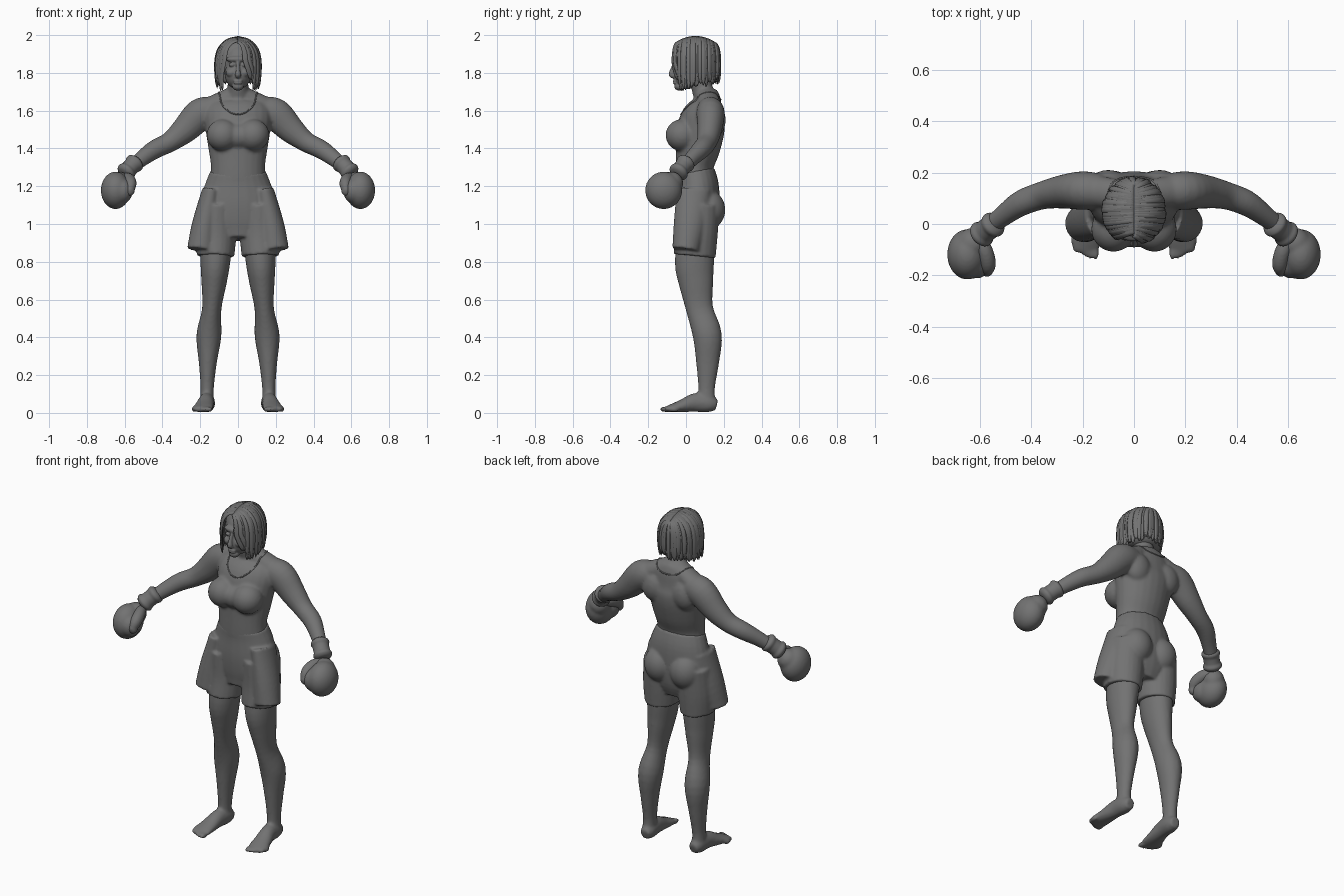
import bpy, bmesh, math, random
from mathutils import Vector, Matrix

random.seed(4)
if "Cube" in bpy.data.objects:
    bpy.data.objects.remove(bpy.data.objects["Cube"], do_unlink=True)

grey = bpy.data.materials.new("plain_grey")
grey.use_nodes = True
tone = (0.17, 0.17, 0.17, 1)
grey.diffuse_color = tone
for node in grey.node_tree.nodes:
    if node.type == "BSDF_PRINCIPLED":
        node.inputs["Base Color"].default_value = tone
        node.inputs["Roughness"].default_value = 0.7

FRONT = Vector((0, 1, 0))
UP = Vector((0, 0, 1))


def flip(points, side):
    return [(p[0] * side, *p[1:]) for p in points]


def refine(points, steps):
    """Smooth curve through rows of x, y, z, width, depth."""
    rows = [Vector(p) for p in points]
    rows = [rows[0] * 2 - rows[1]] + rows + [rows[-1] * 2 - rows[-2]]
    result = []
    for a, b, c, d in zip(rows, rows[1:], rows[2:], rows[3:]):
        for k in range(steps):
            t = k / steps
            result.append(0.5 * (2 * b + (c - a) * t + (2 * a - 5 * b + 4 * c - d) * t**2
                                 + (3 * b - a - 3 * c + d) * t**3))
    return result + [rows[-2]]


def tube(bm, points, ref=FRONT, sides=24, steps=4):
    """Skin elliptical sections along a path."""
    rows = refine(points, steps)
    rings = []
    for i, row in enumerate(rows):
        before, after = rows[max(i - 1, 0)], rows[min(i + 1, len(rows) - 1)]
        along = (Vector(after[:3]) - Vector(before[:3])).normalized()
        across = ref.cross(along).normalized()
        other = along.cross(across)
        ring = []
        for k in range(sides):
            t = math.tau * k / sides
            ring.append(bm.verts.new(Vector(row[:3]) + across * row[3] * math.cos(t)
                                     + other * row[4] * math.sin(t)))
        rings.append(ring)
    for low, high in zip(rings, rings[1:]):
        for k in range(sides):
            n = (k + 1) % sides
            bm.faces.new((low[k], low[n], high[n], high[k]))
    bm.faces.new(rings[0][::-1])
    bm.faces.new(rings[-1])


def blob(bm, centre, radii):
    place = Matrix.Translation(centre) @ Matrix.Diagonal((*radii, 1))
    bmesh.ops.create_uvsphere(bm, u_segments=32, v_segments=20, radius=1, matrix=place)


def finish(name, bm, voxel=0, relax=4):
    """Make the object; with a voxel size, fuse its parts into one skin."""
    bmesh.ops.recalc_face_normals(bm, faces=bm.faces)
    mesh = bpy.data.meshes.new(name)
    bm.to_mesh(mesh)
    bm.free()
    obj = bpy.data.objects.new(name, mesh)
    bpy.context.collection.objects.link(obj)
    if voxel:
        fuse = obj.modifiers.new("fuse", "REMESH")
        fuse.mode = "VOXEL"
        fuse.voxel_size = voxel
        soften = obj.modifiers.new("soften", "SMOOTH")
        soften.iterations = relax
        graph = bpy.context.evaluated_depsgraph_get()
        mesh = bpy.data.meshes.new_from_object(obj.evaluated_get(graph))
        obj.modifiers.clear()
        obj.data = mesh
    mesh.shade_smooth()
    mesh.materials.clear()
    mesh.materials.append(grey)
    return obj


# Torso, neck, limbs and feet as one skin
bm = bmesh.new()
tube(bm, [(0, .06, 1.12, .18, .1), (0, .05, 1.22, .152, .103), (0, .045, 1.3, .143, .1),
          (0, .062, 1.4, .157, .118), (0, .078, 1.5, .172, .126), (0, .095, 1.58, .178, .112),
          (0, .118, 1.65, .145, .07), (0, .11, 1.7, .075, .055)])
tube(bm, [(0, .11, 1.62, .07, .06), (0, .09, 1.7, .056, .056), (0, .065, 1.8, .055, .058)])
blob(bm, (0, -.015, 1.465), (.1, .075, .07))
for s in (1, -1):
    blob(bm, (s * .08, -.02, 1.47), (.086, .088, .085))
    blob(bm, (s * .1, .15, 1.55), (.08, .06, .09))
    tube(bm, flip([(0, .1, 1.69, .05, .055), (.1, .12, 1.645, .05, .06),
                   (.2, .13, 1.58, .07, .065)], s))
    # arm
    tube(bm, flip([(.13, .125, 1.6, .075, .07), (.2, .13, 1.58, .085, .075),
                   (.28, .125, 1.5, .072, .065), (.36, .11, 1.435, .054, .054),
                   (.44, .08, 1.395, .05, .05), (.51, .03, 1.345, .042, .04),
                   (.58, -.025, 1.285, .034, .034)], s))
    # leg
    tube(bm, flip([(.11, .06, 1, .09, .1), (.12, .045, .8, .079, .104),
                   (.127, .053, .69, .067, .092), (.139, .072, .55, .051, .072),
                   (.154, .113, .41, .066, .077), (.16, .114, .26, .047, .06),
                   (.163, .109, .13, .035, .044), (.165, .11, .04, .038, .048)], s))
    # foot
    tube(bm, flip([(.16, .162, .04, .028, .03), (.163, .12, .05, .042, .047),
                   (.168, .05, .055, .042, .05), (.178, -.02, .037, .05, .034),
                   (.187, -.08, .024, .056, .021), (.188, -.11, .018, .045, .014)], s), UP)
    for k in range(5):
        blob(bm, (s * (.148 + .021 * k), -.112 + .006 * k * k / 2, .019), (.013, .028, .015))
body = finish("body", bm, .009)

# Head with brow, nose, lips and eyes
bm = bmesh.new()
blob(bm, (0, .06, 1.86), (.085, .112, .108))
blob(bm, (0, .005, 1.795), (.07, .07, .082))
blob(bm, (0, -.035, 1.728), (.03, .027, .022))
blob(bm, (0, -.035, 1.872), (.062, .032, .02))
tube(bm, [(0, -.055, 1.86, .01, .01), (0, -.07, 1.82, .01, .012),
          (0, -.077, 1.79, .016, .015), (0, -.062, 1.78, .012, .01)], steps=3)
for lip in (1.757, 1.746):
    blob(bm, (0, -.057, lip), (.024, .012, .007))
for s in (1, -1):
    blob(bm, (s * .034, -.034, 1.8), (.03, .03, .026))
    blob(bm, (s * .032, -.047, 1.842), (.017, .015, .01))
finish("head", bm, .0045, 3)

# Shorts: seat, legs and flared side panels
bm = bmesh.new()
tube(bm, [(0, .048, 1.28, .147, .104), (0, .06, 1.2, .178, .114), (0, .06, 1.1, .203, .117),
          (0, .06, 1, .2, .11), (0, .05, .92, .13, .09)])
for s in (1, -1):
    blob(bm, (s * .085, .115, 1.075), (.092, .093, .105))
    tube(bm, flip([(.11, .06, 1.1, .1, .118), (.115, .056, .95, .106, .112),
                   (.118, .045, .83, .099, .112)], s))
    tube(bm, flip([(.14, .04, 1.18, .05, .09), (.175, .02, 1, .068, .085),
                   (.195, 0, .862, .075, .073)], s))
finish("shorts", bm, .008, 3)

# Gloves with thumb, padded cuff and rolled rims
for s, label in ((1, "left"), (-1, "right")):
    bm = bmesh.new()
    blob(bm, (s * .648, -.118, 1.178), (.078, .098, .099))
    blob(bm, (s * .628, -.075, 1.215), (.06, .06, .062))
    blob(bm, (s * .61, -.15, 1.175), (.052, .062, .066))
    finish(label + "_glove", bm, .008, 5)
    bm = bmesh.new()
    tube(bm, flip([(.6, -.06, 1.24, .028, .03), (.578, -.11, 1.235, .032, .034),
                   (.568, -.16, 1.21, .031, .033), (.572, -.19, 1.17, .018, .02)], s), UP)
    blob(bm, (s * .572, -.18, 1.178), (.026, .025, .03))
    finish(label + "_thumb", bm, .006, 5)
    bm = bmesh.new()
    start, end = Vector((s * .535, .008, 1.335)), Vector((s * .605, -.05, 1.262))
    profile = [.034, .049, .051, .046, .045, .045, .046, .052, .05, .036]
    tube(bm, [(*start.lerp(end, k / 9), r, r) for k, r in enumerate(profile)], steps=2)
    finish(label + "_cuff", bm)

# Thin cord laid on the neck and chest
bm = bmesh.new()
cord = []
for k in range(41):
    t = math.tau * k / 40
    c = math.cos(t)
    guess = Vector((.1 * math.sin(t), .07 - .12 * c, 1.69 - .1 * max(c, 0) - .03 * max(-c, 0)))
    cord.append((*body.closest_point_on_mesh(guess)[1], .004, .004))
tube(bm, cord, UP, 8, 1)
finish("necklace", bm)

# Hair: an inner mass covered by rows of flat locks falling from a centre parting
bm = bmesh.new()
blob(bm, (0, .067, 1.866), (.107, .106, .12))
tube(bm, [(0, .08, 1.9, .106, .088), (0, .085, 1.82, .108, .085), (0, .088, 1.75, .096, .07)])
finish("hair_mass", bm)


def lock(bm, side, angle, hem, lift):
    front = math.cos(angle)
    top = 1.99 - 3 * (.1 * front) ** 2
    root = Vector((0, .05 - .1 * front, 0))
    sweep = .3 if angle < .8 else 0

    def rim(turn, scale):
        return Vector((side * .117 * scale * math.sin(turn), .05 - .127 * scale * math.cos(turn), 0))

    path = []
    for k in range(4):
        phi = math.pi / 6 * k
        spot = root.lerp(rim(angle, lift), math.sin(phi))
        spot.z = 1.865 + (top - 1.865) * math.cos(phi)
        path.append((*spot, .011 + .001 * k, .006))
    for part, scale, width in ((.5, 1, .013), (.85, .97, .009), (1, .94, .002)):
        spot = rim(angle + sweep * part, scale * lift)
        spot.z = 1.865 + (hem - 1.865) * part
        path.append((*spot, width, width * .45))
    outward = Vector((side * math.sin(angle), -front, 0))
    tube(bm, path, outward + UP, 6, 3)


bm = bmesh.new()
for s, first in ((1, .35), (-1, .62)):
    count = 30
    for layer in range(2):
        for k in range(count):
            angle = first + (math.pi - first) * (k + layer / 2) / count
            hem = 1.775 if angle < .6 else 1.705 + .016 * angle
            lock(bm, s, angle + random.uniform(-.03, .03), hem + random.uniform(-.015, .02),
                 random.uniform(.96, 1.03))
finish("hair_locks", bm)
